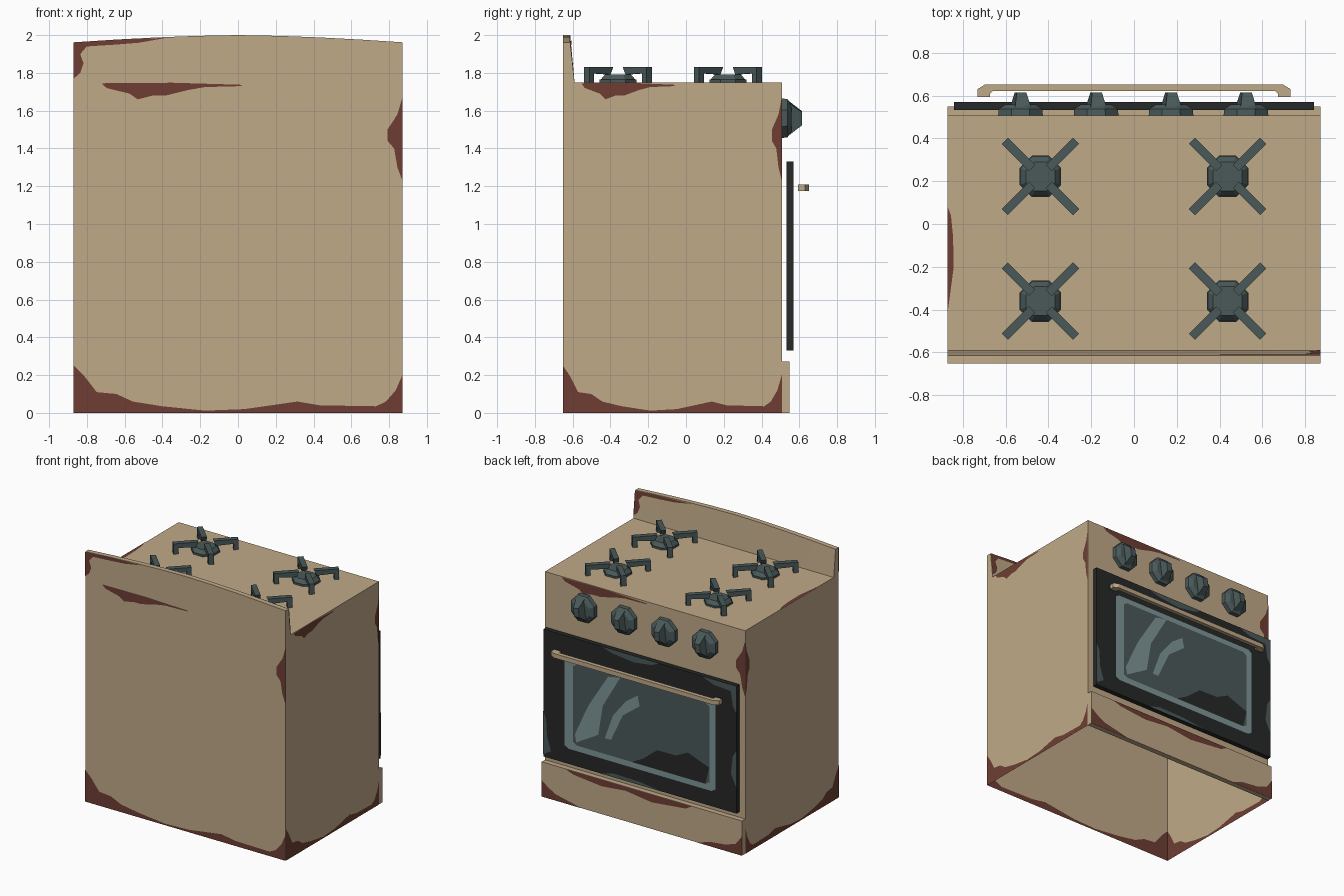
import bpy, bmesh, math
from mathutils import Vector, Matrix

if "Cube" in bpy.data.objects:
    bpy.data.objects.remove(bpy.data.objects["Cube"])


def material(name, r, g, b):
    m = bpy.data.materials.new(name)
    m.use_nodes = True
    m.diffuse_color = (r, g, b, 1)
    m.node_tree.nodes["Principled BSDF"].inputs["Base Color"].default_value = (r, g, b, 1)
    return m


TAN = material("tan enamel", .53, .40, .25)
RUST = material("rust brown", .156, .048, .033)
BLACK = material("door black", .02, .021, .021)
SLATE = material("slate grey", .07, .102, .102)
PALE = material("pale slate", .21, .30, .305)

W, BACK, FRONT, TOP = .87, -.652, .507, 1.75   # half width, body planes, cooktop height


def finish(name, bm, mat, fix=True):
    if fix:
        bmesh.ops.recalc_face_normals(bm, faces=bm.faces)
    me = bpy.data.meshes.new(name)
    bm.to_mesh(me)
    bm.free()
    me.materials.append(mat)
    ob = bpy.data.objects.new(name, me)
    bpy.context.collection.objects.link(ob)
    return ob


def add_box(bm, lo, hi, taper=(1, 1), matrix=Matrix()):
    """Box between two corners; its top can be narrowed in x and y."""
    lo, hi = Vector(lo), Vector(hi)
    mid = (lo + hi) / 2
    verts = bmesh.ops.create_cube(bm, size=1)["verts"]
    for v in verts:
        s = taper if v.co.z > 0 else (1, 1)
        p = Vector((v.co.x * s[0], v.co.y * s[1], v.co.z))
        v.co = matrix @ (mid + p * (hi - lo))
    return verts


def add_cone(bm, r1, r2, z0, z1, matrix, sides=8):
    turn = Matrix.Translation((0, 0, (z0 + z1) / 2)) @ Matrix.Rotation(math.pi / sides, 4, "Z")
    bmesh.ops.create_cone(bm, cap_ends=True, segments=sides, radius1=r1, radius2=r2,
                          depth=z1 - z0, matrix=matrix @ turn)


def box(name, lo, hi, mat):
    bm = bmesh.new()
    add_box(bm, lo, hi)
    return finish(name, bm, mat)


def plate(name, points, place, out, mat):
    """Flat painted patch; place maps 2D points to the surface."""
    bm = bmesh.new()
    f = bm.faces.new([bm.verts.new(place(*p)) for p in points])
    f.normal_update()
    if f.normal.dot(Vector(out)) < 0:
        f.normal_flip()
    bmesh.ops.triangulate(bm, faces=[f])
    finish(name, bm, mat, False)


# Body shell, open underneath
bm = bmesh.new()
add_box(bm, (-W, BACK, 0), (W, FRONT, TOP))
bmesh.ops.recalc_face_normals(bm, faces=bm.faces)
bmesh.ops.delete(bm, geom=[f for f in bm.faces if f.normal.z < -.9], context="FACES")
finish("body", bm, TAN, False)


# Arched splashback
def arch(x):
    return 2 - .038 * abs(x / W) ** 1.6


def splash_y(x, z):
    return -.59 - .023 * (z - TOP) / (arch(x) - TOP)


bm = bmesh.new()
rings = []
for i in range(9):
    x = W * (i / 4 - 1)
    ring = [(BACK, TOP), (BACK, arch(x)), (-.613, arch(x)), (-.59, TOP)]
    rings.append([bm.verts.new((x, y, z)) for y, z in ring])
for a, b in zip(rings, rings[1:]):
    for k in range(4):
        bm.faces.new((a[k], a[k - 1], b[k - 1], b[k]))
bm.faces.new(rings[0])
bm.faces.new(rings[-1])
finish("splashback", bm, TAN)

# Drawer and oven door
box("drawer", (-W, FRONT - .002, 0), (W, .548, .272), TAN)
DOOR_Y = .57
box("oven_door", (-.84, .533, .33), (.84, DOOR_Y, 1.33), BLACK)

# Door handle, a bent bar
half = [(.73, .592), (.73, .63), (.695, .652)]
inner = [(.66, .62), (.672, .61), (.672, .592)]
outline = half + [(-x, y) for x, y in reversed(half)]
outline += [(-x, y) for x, y in reversed(inner)] + inner
bm = bmesh.new()
face = bm.faces.new([bm.verts.new((x, y, 1.175)) for x, y in outline])
ext = bmesh.ops.extrude_face_region(bm, geom=[face])["geom"]
bmesh.ops.translate(bm, vec=(0, 0, .035), verts=[v for v in ext if isinstance(v, bmesh.types.BMVert)])
finish("door_handle", bm, TAN)

# Control knobs
for i, x in enumerate((-.53, -.177, .173, .523)):
    m = Matrix.Translation((x, FRONT, 1.56)) @ Matrix.Rotation(-math.pi / 2, 4, "X")
    bm = bmesh.new()
    add_cone(bm, .113, .11, 0, .03, m)
    add_cone(bm, .11, .075, .03, .052, m)
    tilt = m @ Matrix.Rotation(math.radians(8), 4, "Z")
    add_box(bm, (-.037, -.085, .04), (.037, .085, .108), (.6, .4), tilt)
    finish(f"knob_{i + 1}", bm, SLATE)

# Burners with four-armed grates
for i, (x, y) in enumerate((x, y) for x in (-.437, .437) for y in (-.36, .222)):
    m = Matrix.Translation((x, y, TOP))
    bm = bmesh.new()
    add_cone(bm, .105, .105, 0, .014, m)
    add_cone(bm, .1, .074, .014, .042, m)
    finish(f"burner_cap_{i + 1}", bm, SLATE)
    bm = bmesh.new()
    for k in range(4):
        arm = m @ Matrix.Rotation(math.pi * (k / 2 + .25), 4, "Z")
        for v in add_box(bm, (.055, -.02, .05), (.235, .02, .082), (1, 1), arm):
            local = arm.inverted() @ v.co
            if local.x < .1 and local.z < .06:
                v.co = arm @ (local + Vector((.02, 0, -.008)))
        add_box(bm, (.2, -.02, 0), (.235, .02, .055), (1, 1), arm)
    finish(f"grate_{i + 1}", bm, SLATE)

# Rust outlines: fraction across the wall, height
bottom_rust = [(0, 0), (0, .25), (.03, .2), (.07, .11), (.13, .1), (.18, .06), (.27, .035),
               (.4, .012), (.52, .02), (.6, .04), (.68, .06), (.75, .04), (.92, .035),
               (.95, .06), (.98, .12), (1, .2), (1, 0)]
upper_rust = [(.085, 1.745), (.1, 1.72), (.17, 1.69), (.195, 1.66), (.24, 1.68), (.28, 1.68),
              (.35, 1.71), (.4, 1.725), (.51, 1.73), (.51, 1.737), (.3, 1.748)]
edge_rust = [(1, 1.67), (.985, 1.58), (.955, 1.5), (.955, 1.44), (.975, 1.4), (.985, 1.3), (1, 1.23)]
splash_rust = [(0, 1.77), (.02, 1.8), (.03, 1.85), (.02, 1.9), (.04, 1.94), (.13, 1.95),
               (.2, 1.96), (.28, 1.985), (.2, 1.98), (.1, 1.972), (0, 1.96)]

depth = FRONT - BACK
walls = {
    "back": ((0, -1, 0), lambda u, z: Vector((W * (2 * u - 1), BACK, z))),
    "left": ((1, 0, 0), lambda u, z: Vector((W, BACK + depth * u, z))),
    "right": ((-1, 0, 0), lambda u, z: Vector((-W, BACK + depth * u, z))),
    "front": ((0, 1, 0), lambda u, z: Vector((W * (1 - 2 * u), FRONT, z))),
}
for name, (out, pos) in walls.items():
    shapes = {"edge": edge_rust}
    if name != "front":
        shapes["bottom"] = bottom_rust
    if name != "right":
        shapes["upper"] = upper_rust
    for label, pts in shapes.items():
        for side, d in (("outer", 1), ("inner", -1)):
            n = Vector(out) * d
            plate(f"{name}_{label}_rust_{side}", pts,
                  lambda u, z: pos(u, z) + n * .002, n, RUST)

# Rust on the splashback, cooktop and drawer
plate("splashback_rear_rust", splash_rust,
      lambda u, z: (W * (2 * u - 1), BACK - .002, z), (0, -1, 0), RUST)


def splash_front(u, z):
    x = W * (1 - 2 * u)
    return (x, splash_y(x, z) + .004, z)


plate("splashback_front_rust", splash_rust, splash_front, (0, 1, 0), RUST)
plate("cooktop_rust", [(-W, .08), (-.855, .04), (-.845, -.06), (-.842, -.2), (-.855, -.3), (-W, -.41)],
      lambda x, y: (x, y, TOP + .002), (0, 0, 1), RUST)
drawer_rust = {
    "top": [(.12, .27), (.16, .245), (.3, .22), (.42, .24), (.55, .21), (.72, .24), (.75, .27)],
    "left": [(0, 0), (0, .13), (.03, .09), (.07, .05), (.15, .02), (.2, 0)],
    "right": [(1, 0), (1, .15), (.97, .08), (.92, .05), (.84, .035), (.78, 0)],
}
for label, pts in drawer_rust.items():
    plate(f"drawer_{label}_rust", pts, lambda u, z: (W * (1 - 2 * u), .55, z), (0, 1, 0), RUST)


# Painted oven window; points are fractions across and up the door
def door_plate(name, pts, mat, lift):
    plate(name, pts, lambda u, v: (.84 * (1 - 2 * u), DOOR_Y + lift, .33 + v), (0, 1, 0), mat)


def rounded(u0, u1, v0, v1, c):
    return [(u0 + c, v0), (u1 - c, v0), (u1, v0 + c), (u1, v1 - c),
            (u1 - c, v1), (u0 + c, v1), (u0, v1 - c), (u0, v0 + c)]


door_plate("window_border", rounded(.11, .89, .12, .84, .02), PALE, .002)
door_plate("window_glass", rounded(.155, .86, .165, .8, .02), SLATE, .004)
door_plate("window_shade", [(.46, .165), (.84, .165), (.86, .3), (.75, .37), (.69, .32),
                            (.59, .316), (.52, .22)], BLACK, .006)
door_plate("wide_gleam", [(.337, .78), (.4, .8), (.31, .54), (.286, .3), (.173, .19),
                          (.165, .25), (.235, .507)], PALE, .006)
door_plate("narrow_gleam", [(.49, .7), (.5, .62), (.413, .51), (.352, .29), (.32, .29),
                            (.362, .485), (.43, .63)], PALE, .006)

# Worn edges of the door
door_plate("scuff_top", [(.3, 1), (.36, .97), (.47, .95), (.56, .97), (.6, 1)], SLATE, .002)
door_plate("scuff_corner", [(.82, 1), (.88, .96), (.97, .95), (.98, .84), (1, .78), (1, 1)], SLATE, .002)
door_plate("scuff_left", [(0, .02), (0, .36), (.015, .3), (.02, .17), (.04, .06)], SLATE, .002)
door_plate("scuff_right", [(1, .2), (1, .5), (.98, .44), (.97, .3)], SLATE, .002)
door_plate("scuff_bottom", [(.3, 0), (.36, .03), (.5, .025), (.62, 0)], SLATE, .002)
